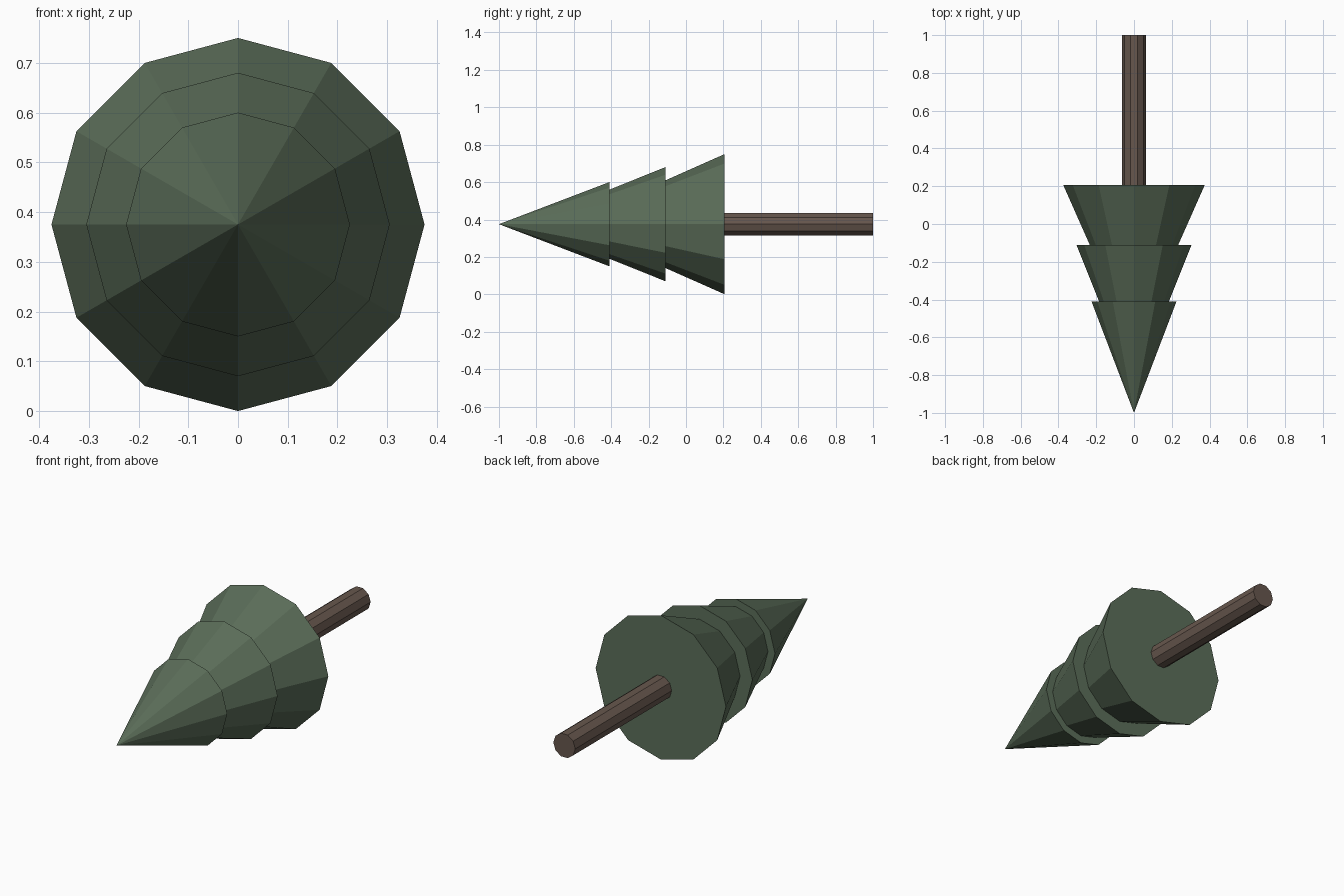
import bpy, bmesh
from math import sin, cos, pi

if "Cube" in bpy.data.objects:
    bpy.data.objects.remove(bpy.data.objects["Cube"])

AXIS_Z = 0.375  # height of the lying tree's centre line


def material(name, rgb):
    m = bpy.data.materials.new(name)
    m.diffuse_color = (*rgb, 1)
    m.use_nodes = True
    m.node_tree.nodes["Principled BSDF"].inputs["Base Color"].default_value = m.diffuse_color
    return m


def lathe_y(name, sides, y0, r0, y1, r1, mat):
    """Closed flat-shaded cone or cylinder running along y, with a vertex on +x."""
    bm = bmesh.new()

    def ring(y, r):
        if r == 0:
            return [bm.verts.new((0, y, AXIS_Z))] * sides
        return [bm.verts.new((r * cos(2 * pi * i / sides), y,
                              AXIS_Z + r * sin(2 * pi * i / sides)))
                for i in range(sides)]

    a, b = ring(y0, r0), ring(y1, r1)
    for i in range(sides):
        j = (i + 1) % sides
        bm.faces.new(list(dict.fromkeys((a[i], a[j], b[j], b[i]))))
    for cap, r in ((a, r0), (b, r1)):
        if r > 0:
            bm.faces.new(cap)
    bmesh.ops.recalc_face_normals(bm, faces=bm.faces)
    me = bpy.data.meshes.new(name)
    bm.to_mesh(me)
    bm.free()
    me.materials.append(mat)
    ob = bpy.data.objects.new(name, me)
    bpy.context.collection.objects.link(ob)
    return ob


green = material("foliage_green", (0.105, 0.155, 0.1))
brown = material("bark_brown", (0.135, 0.095, 0.075))

# Three overlapping foliage tiers, tip towards the front
for name, tip, base, radius in (("top_foliage", -1.0, -0.41, 0.225),
                                ("middle_foliage", -0.87, -0.11, 0.305),
                                ("bottom_foliage", -0.638, 0.207, 0.375)):
    lathe_y(name, 12, tip, 0, base, radius, green)

# Trunk
lathe_y("trunk", 10, 0.15, 0.063, 1.0, 0.063, brown)
